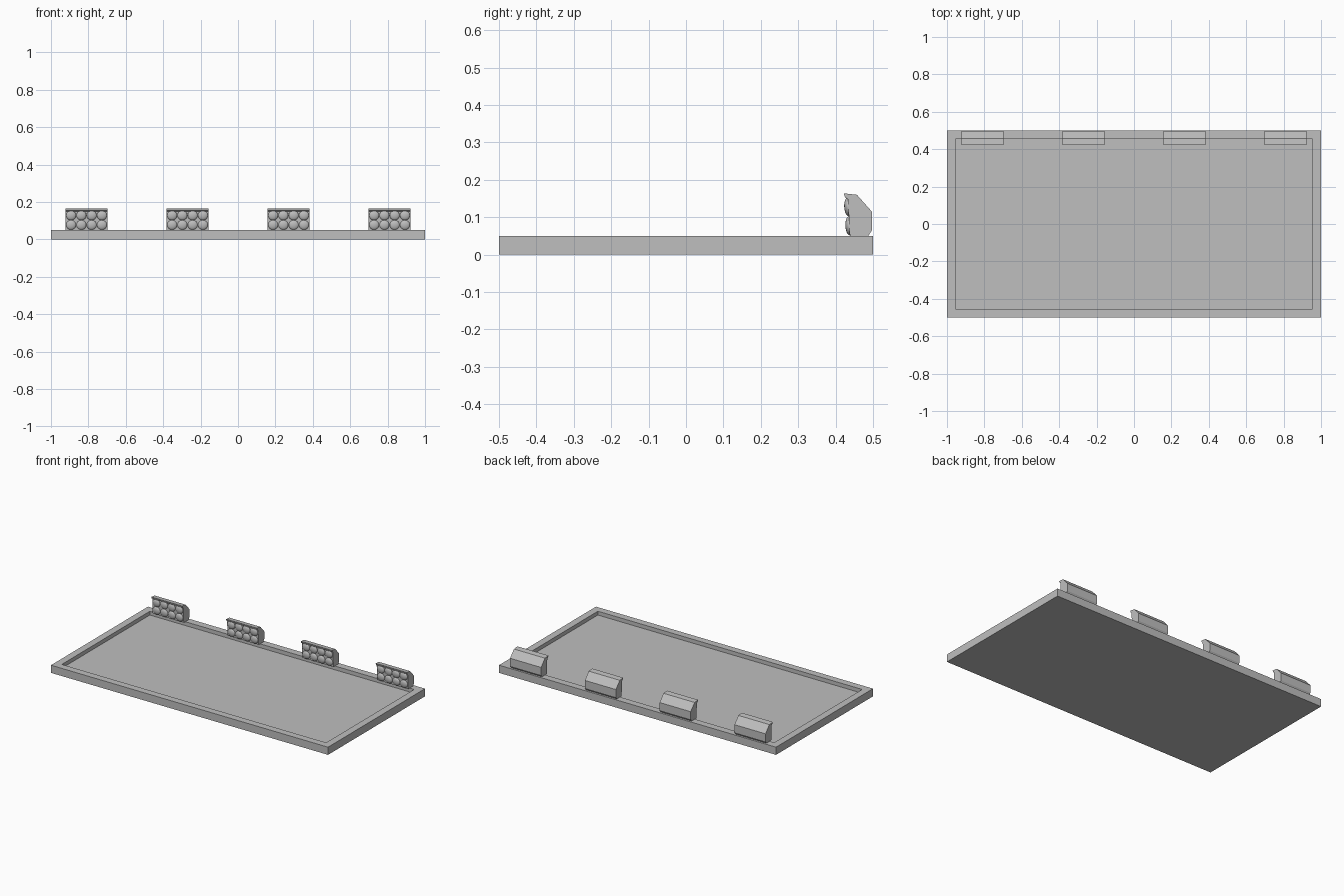
import bpy
import bmesh
import math
from mathutils import Matrix, Vector

cube = bpy.data.objects.get("Cube")
if cube:
    bpy.data.objects.remove(cube, do_unlink=True)

grey = bpy.data.materials.new("plain_grey")
grey.use_nodes = True
colour = (0.52, 0.52, 0.52, 1)
grey.diffuse_color = colour
grey.node_tree.nodes["Principled BSDF"].inputs["Base Color"].default_value = colour


def make_object(name, bm):
    bmesh.ops.recalc_face_normals(bm, faces=bm.faces)
    mesh = bpy.data.meshes.new(name)
    bm.to_mesh(mesh)
    bm.free()
    mesh.materials.append(grey)
    obj = bpy.data.objects.new(name, mesh)
    bpy.context.collection.objects.link(obj)
    return obj


# Field slab: a flat box with a raised rim around a recessed floor
RIM, RECESS, SLAB = 0.065, 0.025, 0.05
bm = bmesh.new()
bmesh.ops.create_cube(bm, size=1, matrix=Matrix.Translation((0, 0, SLAB / 2))
                      @ Matrix.Diagonal((2, 1, SLAB, 1)))
top = max(bm.faces, key=lambda f: f.calc_center_median().z)
bmesh.ops.inset_region(bm, faces=[top], thickness=RIM)
floor = bmesh.ops.extrude_discrete_faces(bm, faces=[top])["faces"][0]
bmesh.ops.translate(bm, verts=floor.verts, vec=(0, 0, -RECESS))
make_object("field_slab", bm)

# Lamp housing profile (y, z), seen from the side
WIDTH = 0.224
PROFILE = [(0.438, 0.05), (0.433, 0.148), (0.425, 0.153), (0.422, 0.164),
           (0.457, 0.16), (0.497, 0.115), (0.497, 0.065), (0.487, 0.05)]


def lamp_housing(name, x):
    bm = bmesh.new()
    side = bm.faces.new([bm.verts.new((x - WIDTH / 2, y, z)) for y, z in PROFILE])
    ext = bmesh.ops.extrude_face_region(bm, geom=[side])["geom"]
    verts = [g for g in ext if isinstance(g, bmesh.types.BMVert)]
    bmesh.ops.translate(bm, verts=verts, vec=(WIDTH, 0, 0))
    if not any(abs(f.normal.x) > 0.9 and f.calc_center_median().x < x for f in bm.faces):
        bm.faces.new([v for v in side.verts])
    make_object(name, bm)


def lamp_bulbs(name, x):
    # Two rows of four flattened domes set on the leaning front panel
    bm = bmesh.new()
    for z, y in ((0.077, 0.437), (0.128, 0.434)):
        for col in range(4):
            centre = Vector((x + (col - 1.5) * 0.055, y, z))
            place = (Matrix.Translation(centre) @ Matrix.Rotation(math.radians(3), 4, "X")
                     @ Matrix.Diagonal((0.0265, 0.011, 0.0255, 1)))
            bmesh.ops.create_uvsphere(bm, u_segments=24, v_segments=14, radius=1, matrix=place)
    for f in bm.faces:
        f.smooth = True
    make_object(name, bm)


# Four lamps evenly spaced along the back rim
for i in range(4):
    x = (i - 1.5) * 0.54
    lamp_housing(f"lamp_housing_{i + 1}", x)
    lamp_bulbs(f"lamp_bulbs_{i + 1}", x)
